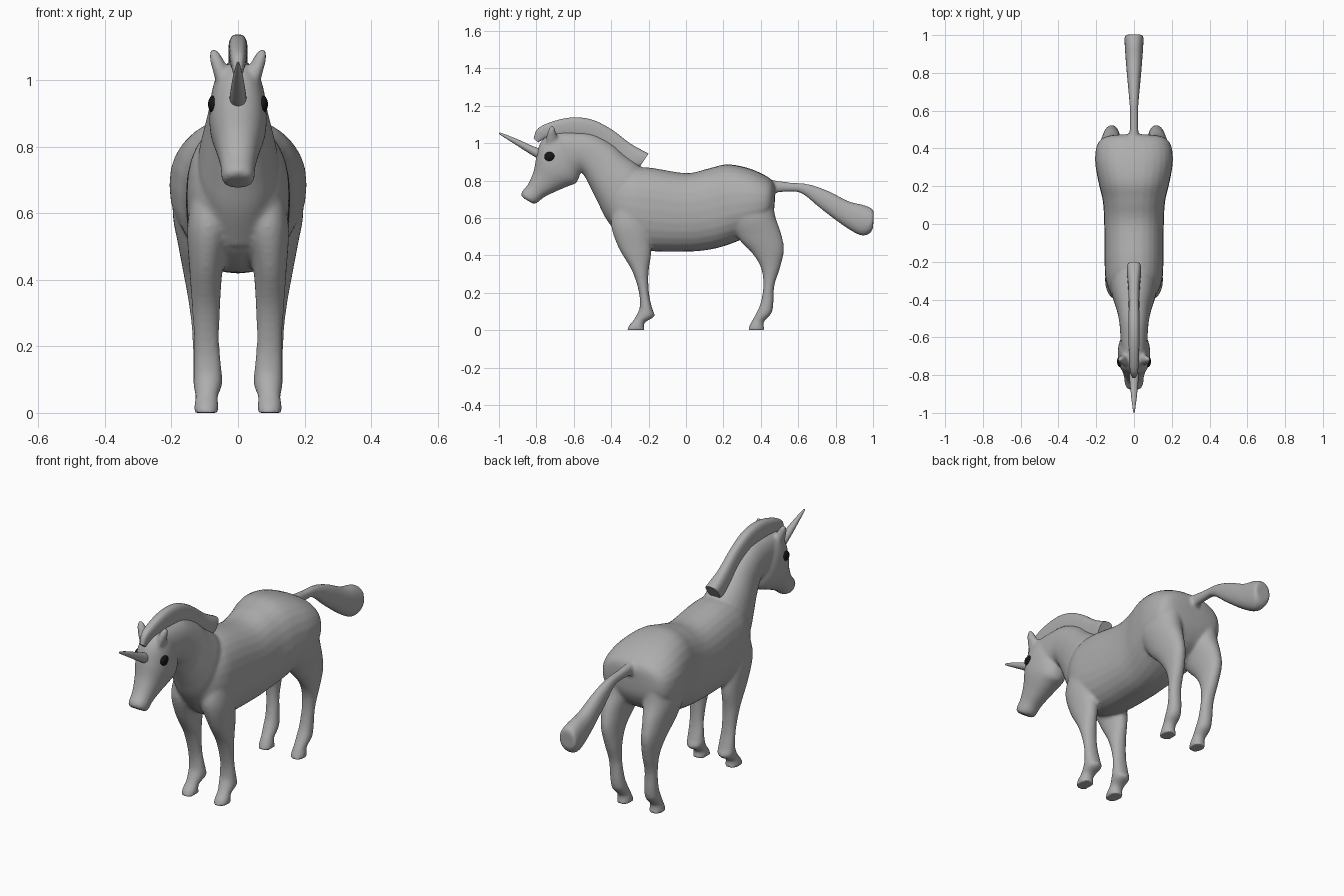
import bpy, bmesh, math


def material(name, value):
    m = bpy.data.materials.new(name)
    m.diffuse_color = (value, value, value, 1)
    return m


GREY = material("plain grey", 0.42)
BLACK = material("eye black", 0.008)


def spline(rows, steps):
    """Catmull-Rom interpolation through rows of numbers."""
    out = []
    for i in range(len(rows) - 1):
        p0, p1 = rows[max(i - 1, 0)], rows[i]
        p2, p3 = rows[i + 1], rows[min(i + 2, len(rows) - 1)]
        for s in range(steps):
            t = s / steps
            out.append([0.5 * (2 * b + (c - a) * t + (2 * a - 5 * b + 4 * c - d) * t * t
                               + (3 * b - a - 3 * c + d) * t ** 3)
                        for a, b, c, d in zip(p0, p1, p2, p3)])
    return out + [list(rows[-1])]


def loft(bm, rows, power=2.2, side=1, steps=5, n=28):
    """Rows: (y, z) of upper edge, (y, z) of lower edge, half width, centre x."""
    rings = []
    for ya, za, yb, zb, w, xc in spline(rows, steps):
        ring = []
        for k in range(n):
            a = 2 * math.pi * k / n
            c, s = math.cos(a), math.sin(a)
            c = math.copysign(abs(c) ** (2 / power), c)
            s = math.copysign(abs(s) ** (2 / power), s)
            ring.append(bm.verts.new((side * (xc + w * s),
                                      (ya + yb) / 2 + (ya - yb) / 2 * c,
                                      (za + zb) / 2 + (za - zb) / 2 * c)))
        rings.append(ring)
    for r, q in zip(rings, rings[1:]):
        for k in range(n):
            bm.faces.new((r[k], r[(k + 1) % n], q[(k + 1) % n], q[k]))
    bm.faces.new(rings[0])
    bm.faces.new(rings[-1])


def finish(bm, name, mat):
    bmesh.ops.recalc_face_normals(bm, faces=bm.faces)
    me = bpy.data.meshes.new(name)
    bm.to_mesh(me)
    bm.free()
    ob = bpy.data.objects.new(name, me)
    bpy.context.collection.objects.link(ob)
    me.materials.append(mat)
    bpy.ops.object.select_all(action='DESELECT')
    ob.select_set(True)
    bpy.context.view_layer.objects.active = ob
    bpy.ops.object.shade_smooth_by_angle(angle=math.radians(50))
    return ob


torso = [(-.44, .70, -.43, .62, .05, 0), (-.38, .80, -.39, .55, .11, 0),
         (-.30, .86, -.32, .47, .147, 0), (-.2, .87, -.2, .425, .156, 0),
         (0, .84, 0, .42, .158, 0), (.12, .865, .12, .43, .165, 0),
         (.22, .887, .22, .455, .188, 0), (.33, .868, .33, .50, .206, 0),
         (.42, .83, .42, .55, .195, 0), (.46, .80, .465, .62, .15, 0),
         (.475, .77, .475, .69, .06, 0)]
neck = [(-.2, .84, -.36, .5, .11, 0), (-.26, .89, -.43, .60, .12, 0),
        (-.33, .94, -.47, .68, .107, 0), (-.40, 1.0, -.51, .76, .09, 0),
        (-.50, 1.05, -.555, .84, .077, 0), (-.6, 1.06, -.60, .85, .072, 0),
        (-.68, 1.06, -.66, .85, .068, 0)]
head = [(-.66, 1.055, -.58, .93, .055, 0), (-.73, 1.05, -.565, .85, .078, 0),
        (-.78, 1.0, -.585, .79, .086, 0), (-.80, .93, -.63, .77, .083, 0),
        (-.815, .85, -.70, .74, .066, 0), (-.845, .78, -.76, .71, .053, 0),
        (-.878, .74, -.79, .685, .050, 0), (-.878, .715, -.81, .676, .043, 0),
        (-.857, .70, -.825, .68, .022, 0)]
tail = [(.40, .81, .40, .73, .03, 0), (.48, .80, .48, .735, .024, 0),
        (.56, .79, .55, .74, .022, 0), (.66, .78, .62, .73, .024, 0),
        (.76, .745, .72, .65, .033, 0), (.87, .69, .84, .56, .043, 0),
        (.95, .67, .93, .508, .049, 0), (.995, .65, .98, .515, .05, 0),
        (1.004, .63, 1.0, .545, .046, 0)]
front_leg = [(-.38, .66, -.2, .66, .055, .085), (-.40, .56, -.19, .54, .065, .088),
             (-.36, .44, -.185, .42, .05, .096), (-.29, .32, -.20, .31, .042, .096),
             (-.253, .21, -.198, .2, .038, .094), (-.247, .13, -.18, .115, .043, .091),
             (-.26, .09, -.168, .075, .043, .091), (-.28, .055, -.215, .045, .034, .094),
             (-.305, .025, -.225, .025, .036, .095), (-.316, 0, -.218, 0, .038, .095)]
hind_leg = [(.22, .72, .465, .74, .07, .11), (.22, .60, .475, .62, .082, .115),
            (.28, .49, .508, .52, .06, .12), (.355, .41, .524, .43, .046, .118),
            (.402, .33, .502, .33, .038, .11), (.413, .24, .473, .24, .033, .105),
            (.40, .15, .467, .14, .035, .1), (.375, .09, .457, .09, .037, .098),
            (.355, .055, .42, .05, .032, .096), (.34, .025, .415, .025, .035, .095),
            (.329, 0, .422, 0, .037, .095)]
ear = [(-.75, .98, -.68, .99, .02, .043), (-.747, 1.03, -.69, 1.04, .023, .055),
       (-.737, 1.07, -.70, 1.075, .019, .068), (-.722, 1.096, -.708, 1.096, .008, .076)]

# body, legs, neck, head, ears and tail fused into one soft surface
bm = bmesh.new()
loft(bm, torso, 2.35)
for rows in (neck, head, tail):
    loft(bm, rows, 2.2)
for side in (1, -1):
    for rows in (front_leg, hind_leg, ear):
        loft(bm, rows, 2.1, side)
body = finish(bm, "body", GREY)
rm = body.modifiers.new("fuse", 'REMESH')
rm.mode = 'VOXEL'
rm.voxel_size = 0.008
rm.use_smooth_shade = True
sm = body.modifiers.new("soften", 'SMOOTH')
sm.factor = 0.5
sm.iterations = 8

# mane along the crest
bm = bmesh.new()
loft(bm, [(-.815, 1.025, -.79, 1.005, .012, 0), (-.79, 1.08, -.74, 1.03, .022, 0),
          (-.70, 1.12, -.69, 1.03, .027, 0), (-.6, 1.138, -.6, 1.03, .029, 0),
          (-.5, 1.125, -.52, 1.02, .029, 0), (-.4, 1.075, -.44, .97, .028, 0),
          (-.3, 1.0, -.37, .9, .031, 0), (-.23, .96, -.29, .872, .037, 0),
          (-.2, .945, -.25, .87, .036, 0)], 2.8)
finish(bm, "mane", GREY)

# horn
bm = bmesh.new()
loft(bm, [(-.77, .967, -.76, .905, .026, 0), (-.82, .985, -.81, .928, .024, 0),
          (-.91, 1.025, -.90, .985, .016, 0), (-.985, 1.054, -.98, 1.036, .006, 0),
          (-1.0, 1.054, -.998, 1.048, .002, 0)], 2)
finish(bm, "horn", GREY)

# eyes
for side, label in ((1, "left_eye"), (-1, "right_eye")):
    bm = bmesh.new()
    bmesh.ops.create_uvsphere(bm, u_segments=20, v_segments=12, radius=1)
    bmesh.ops.scale(bm, vec=(.015, .029, .026), verts=bm.verts)
    bmesh.ops.translate(bm, vec=(side * .075, -.728, .928), verts=bm.verts)
    finish(bm, label, BLACK)
